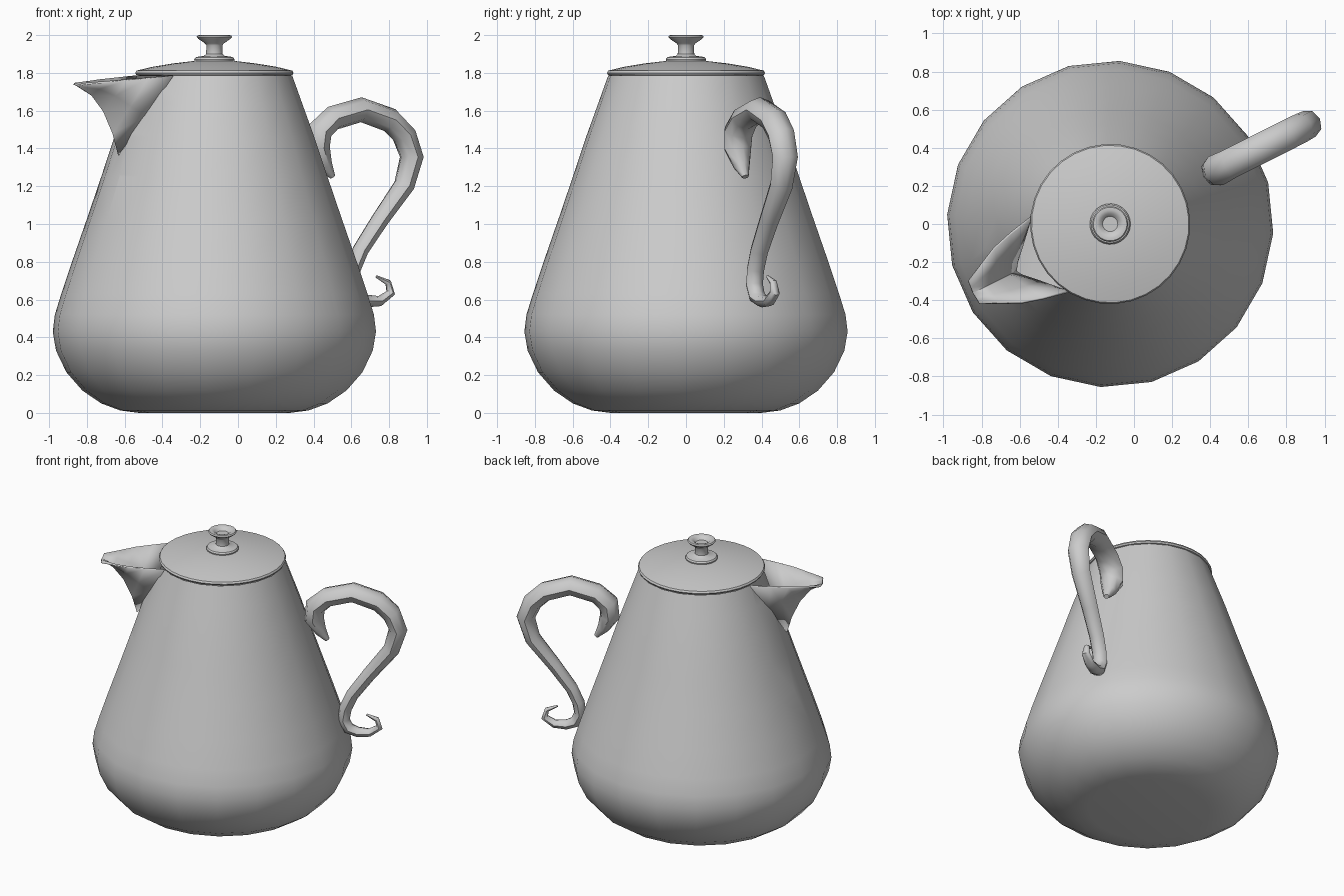
import bpy, bmesh, math
from mathutils import Vector

if "Cube" in bpy.data.objects:
    bpy.data.objects.remove(bpy.data.objects["Cube"])

AXIS_X = -0.125                  # body axis is left of the origin
TURN = math.radians(26.7)        # spout and handle lie on this turned line


def finish(bm, name, angle=40):
    bmesh.ops.recalc_face_normals(bm, faces=bm.faces)
    mesh = bpy.data.meshes.new(name)
    bm.to_mesh(mesh)
    bm.free()
    ob = bpy.data.objects.new(name, mesh)
    bpy.context.collection.objects.link(ob)
    ob.location.x = AXIS_X
    ob.rotation_euler.z = TURN
    bpy.ops.object.select_all(action='DESELECT')
    ob.select_set(True)
    bpy.context.view_layer.objects.active = ob
    bpy.ops.object.shade_smooth_by_angle(angle=math.radians(angle))
    return ob


def skin(bm, rings, closed=True):
    """Join consecutive rings of points with quads."""
    rows = [[bm.verts.new(p) for p in ring] for ring in rings]
    n = len(rows[0])
    for a, b in zip(rows, rows[1:]):
        for i in range(n if closed else n - 1):
            j = (i + 1) % n
            bm.faces.new((a[i], a[j], b[j], b[i]))
    return rows


def lathe(profile, sides, offset=0.0):
    bm = bmesh.new()
    angles = [offset + math.tau * i / sides for i in range(sides)]
    rows = skin(bm, [[(r * math.cos(a), r * math.sin(a), z) for a in angles]
                     for r, z in profile])
    bm.faces.new(rows[0])
    return bm, rows


# Body: tapered pot with a rounded foot
profile = [(0.40, 0), (0.50, 0.013), (0.60, 0.05), (0.70, 0.118), (0.785, 0.215),
           (0.84, 0.33), (0.857, 0.43), (0.846, 0.52), (0.812, 0.63), (0.755, 0.80),
           (0.675, 1.03), (0.60, 1.25), (0.53, 1.46), (0.465, 1.64), (0.413, 1.785)]
bm, _ = lathe(profile, 20, math.radians(6))

# V-shaped opening behind the spout
for s in (1, -1):
    faces = [f for f in bm.faces if f.calc_center_median().x < -0.2
             and f.calc_center_median().z > 1.1]
    edges = {e for f in faces for e in f.edges}
    verts = {v for f in faces for v in f.verts}
    bmesh.ops.bisect_plane(bm, geom=faces + list(edges) + list(verts), dist=1e-5,
                           plane_co=(0, 0, 1.385), plane_no=(0, 0.40 * s, -0.205))
hole = []
for f in bm.faces:
    c = f.calc_center_median()
    if c.x < -0.2 and c.z - 1.385 > abs(c.y) * 0.40 / 0.205 + 1e-4:
        hole.append(f)
bmesh.ops.delete(bm, geom=hole, context='FACES')
finish(bm, "body")

# Spout: V-section lip, each station gives rim (x, half width, z) and keel (x, z)
stations = [((0.355, 0.218, 1.785), (0.565, 1.365)),
            ((0.49, 0.190, 1.773), (0.598, 1.48)),
            ((0.60, 0.160, 1.763), (0.655, 1.60)),
            ((0.70, 0.113, 1.752), (0.725, 1.685)),
            ((0.80, 0.066, 1.742), (0.805, 1.735))]
rings = []
for (rx, w, rz), (kx, kz) in stations:
    ring = []
    for t in (-1, -0.5, 0, 0.5, 1):
        k = abs(t)
        ring.append((-(kx + (rx - kx) * k), w * t, kz + (rz - kz) * k))
    rings.append(ring)
bm = bmesh.new()
skin(bm, rings, closed=False)
spout = finish(bm, "spout", 35)
mod = spout.modifiers.new("thickness", 'SOLIDIFY')
mod.thickness = 0.012
mod.offset = 0

# Lid: shallow dome with a rolled rim
bm, rows = lathe([(0.395, 1.783), (0.415, 1.79), (0.42, 1.80), (0.413, 1.812),
                  (0.33, 1.832), (0.22, 1.85), (0.10, 1.864)], 32)
bm.faces.new(rows[-1])
finish(bm, "lid")

# Knob: collar, stem and dished button
bm, rows = lathe([(0.105, 1.86), (0.107, 1.872), (0.10, 1.882), (0.085, 1.886),
                  (0.055, 1.89), (0.044, 1.90), (0.042, 1.945), (0.05, 1.956),
                  (0.085, 1.98), (0.094, 1.991), (0.088, 1.999), (0.072, 2.0),
                  (0.055, 1.993), (0.04, 1.975)], 24)
bm.faces.new(rows[-1])
finish(bm, "lid_knob")

# Handle: tapering S-scroll, points are (outward, height, radius)
path = [(0.70, 1.25, 0.016), (0.655, 1.31, 0.04), (0.61, 1.40, 0.066),
        (0.62, 1.49, 0.07), (0.70, 1.56, 0.066), (0.87, 1.605, 0.066),
        (1.04, 1.55, 0.066), (1.125, 1.47, 0.065), (1.17, 1.355, 0.062),
        (1.125, 1.205, 0.055), (0.98, 1.02, 0.047), (0.865, 0.86, 0.043),
        (0.82, 0.76, 0.042), (0.808, 0.68, 0.041), (0.84, 0.615, 0.039),
        (0.90, 0.592, 0.034), (0.98, 0.592, 0.028), (1.045, 0.635, 0.024),
        (1.03, 0.69, 0.017), (0.96, 0.722, 0.007)]
rings = []
for i, (x, z, r) in enumerate(path):
    a, b = path[max(i - 1, 0)], path[min(i + 1, len(path) - 1)]
    tangent = Vector((b[0] - a[0], 0, b[1] - a[1])).normalized()
    normal = Vector((-tangent.z, 0, tangent.x))
    ring = []
    for k in range(8):
        q = math.tau * k / 8
        ring.append(Vector((x, 0, z)) + normal * r * math.cos(q)
                    + Vector((0, 1.2 * r * math.sin(q), 0)))
    rings.append(ring)
bm = bmesh.new()
rows = skin(bm, rings)
bm.faces.new(rows[0])
bm.faces.new(rows[-1])
finish(bm, "handle", 50)
